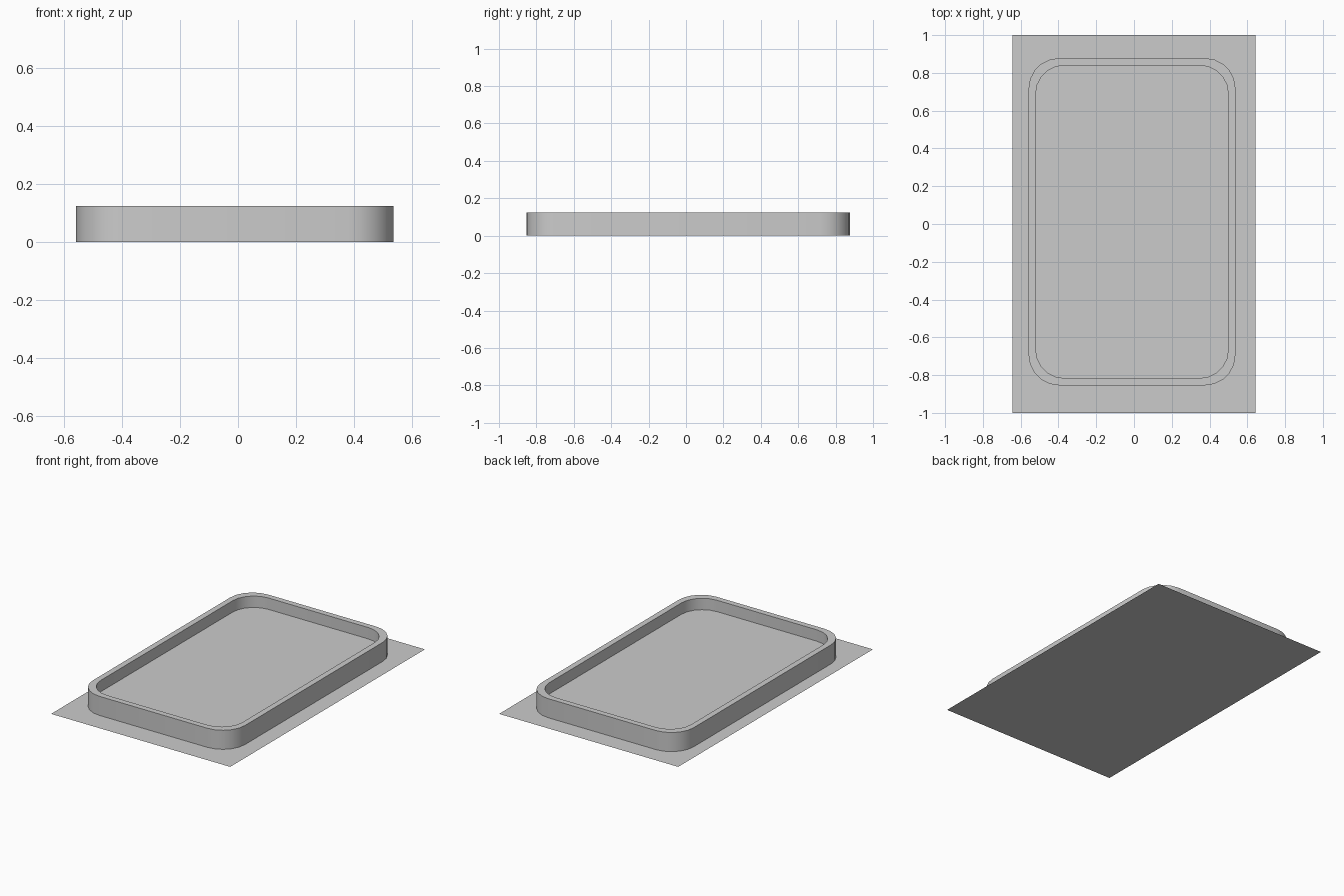
import bpy, bmesh, math

if "Cube" in bpy.data.objects:
    bpy.data.objects.remove(bpy.data.objects["Cube"])


def new_object(name, bm):
    mesh = bpy.data.meshes.new(name)
    bm.to_mesh(mesh)
    bm.free()
    obj = bpy.data.objects.new(name, mesh)
    bpy.context.collection.objects.link(obj)
    return obj


def rounded_rect(x0, x1, y0, y1, r, steps=5):
    """Counter-clockwise outline of a rectangle with round corners."""
    centres = [(x1 - r, y1 - r), (x0 + r, y1 - r), (x0 + r, y0 + r), (x1 - r, y0 + r)]
    points = []
    for i, (cx, cy) in enumerate(centres):
        for s in range(steps + 1):
            a = math.pi / 2 * (i + s / steps)
            points.append((cx + r * math.cos(a), cy + r * math.sin(a)))
    return points


# Flat base sheet
bm = bmesh.new()
bm.faces.new([bm.verts.new((x, y, 0)) for x, y in
              [(-0.644, -1), (0.644, -1), (0.644, 1), (-0.644, 1)]])
new_object("base_sheet", bm)

# Tray: outer wall, flat rim, inner wall and a raised floor
HEIGHT, FLOOR, WALL, RADIUS = 0.124, 0.05, 0.038, 0.16
X0, X1, Y0, Y1 = -0.558, 0.537, -0.854, 0.878
outer = rounded_rect(X0, X1, Y0, Y1, RADIUS)
inner = rounded_rect(X0 + WALL, X1 - WALL, Y0 + WALL, Y1 - WALL, RADIUS - 0.01)

bm = bmesh.new()
rings = [[bm.verts.new((x, y, z)) for x, y in outline]
         for outline, z in [(outer, 0), (outer, HEIGHT), (inner, HEIGHT), (inner, FLOOR)]]
for a, b in zip(rings, rings[1:]):
    for i in range(len(a)):
        j = (i + 1) % len(a)
        bm.faces.new((a[i], a[j], b[j], b[i]))
bm.faces.new(rings[-1])
tray = new_object("tray", bm)

bpy.context.view_layer.objects.active = tray
tray.select_set(True)
bpy.ops.object.shade_smooth_by_angle(angle=math.radians(30))
